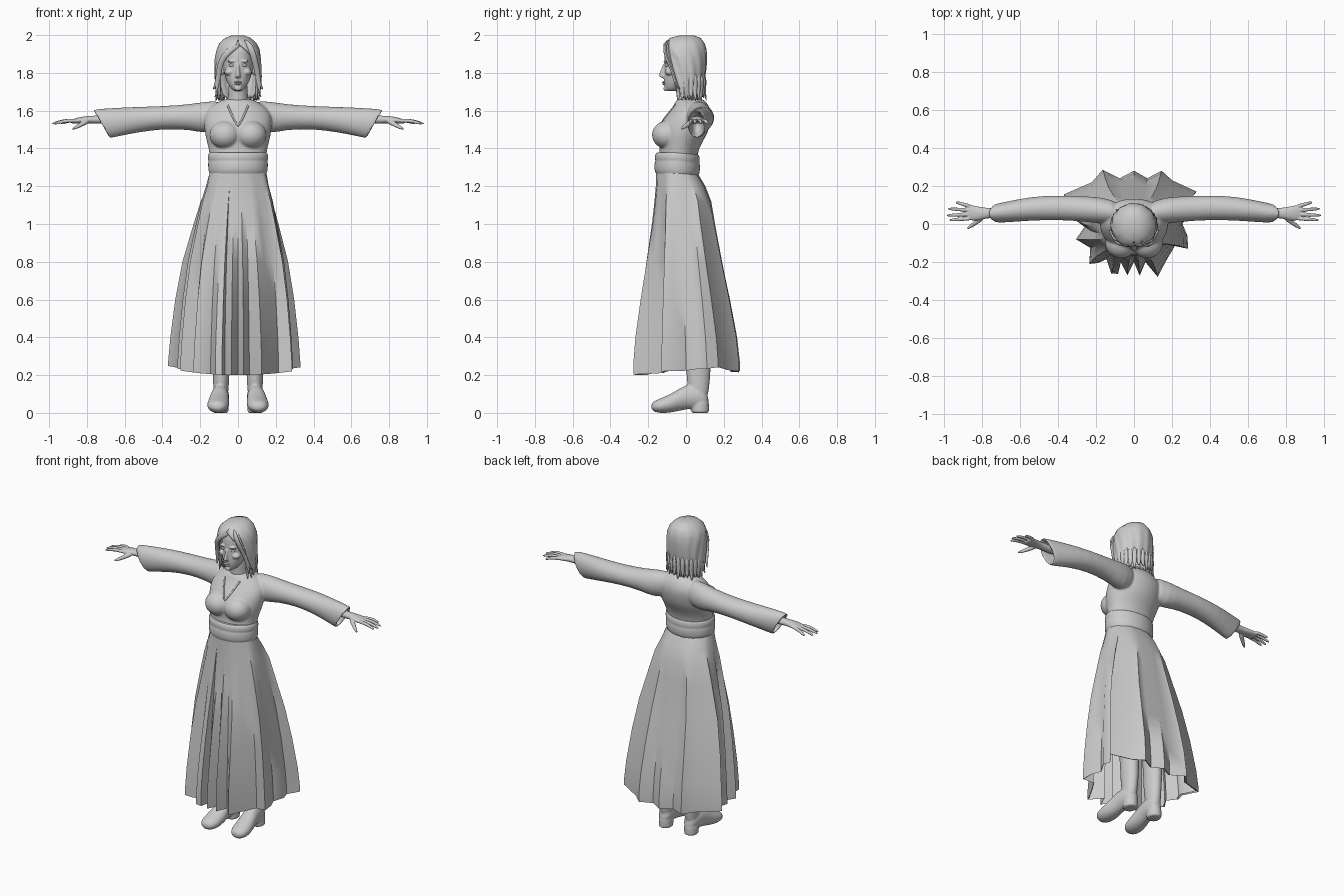
import bpy, bmesh, random
from math import sin, cos, pi, radians, atan2
from mathutils import Vector as V
random.seed(4)


def add_loft(bm, rings, n=24):
    """Closed loft through elliptical rings (centre, half axis, half axis)."""
    rows = [[bm.verts.new(V(c) + V(u) * cos(2 * pi * i / n) + V(v) * sin(2 * pi * i / n))
             for i in range(n)] for c, u, v in rings]
    for a, b in zip(rows, rows[1:]):
        for i in range(n):
            bm.faces.new((a[i], a[(i + 1) % n], b[(i + 1) % n], b[i]))
    bm.faces.new(rows[0])
    bm.faces.new(rows[-1])


def flat(z, yf, yb, rx, cx=0):
    return (cx, (yf + yb) / 2, z), (rx, 0, 0), (0, (yb - yf) / 2, 0)


def tube(bm, pts, radii, ref=(0, 0, 1), squash=1, n=8):
    pts, rings = [V(p) for p in pts], []
    for i, p in enumerate(pts):
        t = (pts[min(i + 1, len(pts) - 1)] - pts[max(i - 1, 0)]).normalized()
        u = t.cross(V(ref)).normalized()
        rings.append((p, u * radii[i], t.cross(u) * radii[i] * squash))
    add_loft(bm, rings, n)


def ball(bm, c, r):
    vs = bmesh.ops.create_uvsphere(bm, u_segments=20, v_segments=12, radius=1)['verts']
    for v in vs:
        v.co = V(c) + V(a * b for a, b in zip(v.co, r))


def finish(name, bm, subsurf=0, voxel=0, smooth=3, angle=60):
    bmesh.ops.recalc_face_normals(bm, faces=bm.faces)
    me = bpy.data.meshes.new(name)
    bm.to_mesh(me)
    bm.free()
    me.shade_smooth()
    me.set_sharp_from_angle(angle=radians(angle))
    ob = bpy.data.objects.new(name, me)
    bpy.context.collection.objects.link(ob)
    if subsurf:
        ob.modifiers.new('round', 'SUBSURF').levels = subsurf
        ob.modifiers['round'].render_levels = subsurf
    if voxel:
        m = ob.modifiers.new('fuse', 'REMESH')
        m.mode, m.voxel_size, m.use_smooth_shade = 'VOXEL', voxel, True
        m = ob.modifiers.new('soften', 'SMOOTH')
        m.factor, m.iterations = 0.5, smooth
    return ob


# blouse: torso, bust and flared hollow sleeves fused together
bm = bmesh.new()
add_loft(bm, [flat(*r) for r in (
    (1.28, -.15, .055, .145), (1.36, -.145, .06, .15), (1.40, -.138, .07, .156), (1.44, -.145, .09, .166),
    (1.48, -.15, .115, .176), (1.53, -.138, .13, .18), (1.58, -.1, .137, .18), (1.62, -.07, .125, .15),
    (1.65, -.055, .105, .1), (1.665, -.045, .085, .065))], 32)
for s in (-1, 1):
    ball(bm, (s * .068, -.1, 1.472), (.085, .082, .075))
    rings = []
    for xt, zt, xb, zb, y0, y1 in (
            (.06, 1.655, .06, 1.5, 0, .11), (.17, 1.65, .17, 1.475, 0, .142), (.25, 1.634, .25, 1.5, .012, .145),
            (.4, 1.624, .4, 1.503, .022, .152), (.55, 1.62, .53, 1.485, .018, .145),
            (.7, 1.613, .64, 1.462, .008, .117), (.775, 1.606, .69, 1.451, .006, .105),
            (.768, 1.592, .683, 1.466, .02, .092), (.62, 1.59, .6, 1.49, .03, .09)):
        top, bot = V((s * xt, 0, zt)), V((s * xb, 0, zb))
        rings.append(((top + bot) / 2 + V((0, (y0 + y1) / 2, 0)), (0, (y1 - y0) / 2, 0), (top - bot) / 2))
    add_loft(bm, rings)
blouse = finish('blouse', bm, 1, .006, 5)

# V neckline trim laid on the blouse surface
bpy.context.view_layer.update()
ev = blouse.evaluated_get(bpy.context.evaluated_depsgraph_get())
pts = []
for i in range(-10, 11):
    k = abs(i) / 10
    x, z = .055 * k ** .8 * (1 if i > 0 else -1), 1.52 + .11 * k
    hit, loc, nor, idx = ev.ray_cast(V((x, -1, z)), V((0, 1, 0)))
    if hit:
        pts.append(loc)
bm = bmesh.new()
tube(bm, pts, [.005] * len(pts), (0, 1, 0))
finish('neckline_trim', bm)

# wide wrapped belt
bm = bmesh.new()
add_loft(bm, [flat(*r) for r in (
    (1.262, -.14, .05, .135), (1.264, -.162, .067, .153), (1.29, -.168, .074, .158), (1.325, -.167, .075, .159),
    (1.335, -.161, .07, .155), (1.345, -.166, .074, .16), (1.368, -.163, .072, .159), (1.38, -.156, .067, .154),
    (1.378, -.14, .055, .14))], 40)
for v in bm.verts:
    v.co.z -= max(0, v.co.y + .05) * .1
finish('belt', bm, 1)

# pleated skirt: hem outline blended up to the waist ellipse
hem = [(.33, .17), (.2, .23), (.145, .28), (.07, .24), (0, .28), (-.075, .24), (-.165, .285), (-.22, .22),
       (-.37, .155), (-.31, .08), (-.32, .03), (-.26, -.015), (-.305, -.08), (-.23, -.125), (-.235, -.21),
       (-.19, -.205), (-.145, -.185), (-.12, -.26), (-.085, -.262), (-.07, -.2), (-.035, -.27), (0, -.2),
       (.03, -.272), (.06, -.2), (.125, -.278), (.165, -.2), (.215, -.115), (.285, -.13), (.28, -.06),
       (.255, 0), (.29, .06), (.275, .11)]
levels = [(1.275, 0, 0, 0), (1.2, .12, .02, .2), (1.12, .27, .08, .34), (1, .43, .2, .43), (.8, .68, .45, .6),
          (.6, .84, .7, .78), (.4, .95, .92, .94), (.27, 1, 1, 1), (0, 1, 1, 1), (0, .94, .94, .94)]
bm = bmesh.new()
rows = []
for k, (z, sx, sf, sb) in enumerate(levels):
    row = []
    for x, y in hem:
        a = atan2(y / .27, x / .33)
        wx, wy = .15 * cos(a), -.05 + .108 * sin(a)
        b = min(1, max(0, y / .2 + .5))
        sy = sf + (sb - sf) * b
        h = z or .2 + .03 * (x / .35) ** 2 + .015 * b + (.006 if k == 9 else 0)
        row.append(bm.verts.new((wx + (x - wx) * sx, wy + (y - wy) * sy, h)))
    rows.append(row)
for a, b in zip(rows, rows[1:]):
    for i in range(len(hem)):
        j = (i + 1) % len(hem)
        bm.faces.new((a[i], a[j], b[j], b[i]))
finish('skirt', bm, angle=50)

# boots with legs, foot and heel
for s, side in ((-1, 'right'), (1, 'left')):
    bm = bmesh.new()
    add_loft(bm, [flat(z, a, b, r, s * cx) for z, a, b, r, cx in (
        (.07, .03, .115, .038, .092), (.13, .01, .122, .041, .09), (.2, 0, .13, .044, .089),
        (.35, 0, .135, .05, .09), (.6, -.03, .12, .062, .09), (.95, -.07, .1, .08, .085))])
    add_loft(bm, [((s * cx, y, (a + b) / 2), (w, 0, 0), (0, 0, (b - a) / 2)) for y, a, b, w, cx in (
        (.122, .03, .1, .03, .09), (.07, .022, .15, .047, .092), (0, .02, .155, .047, .096),
        (-.06, .004, .11, .056, .102), (-.12, -.003, .083, .06, .106), (-.16, .002, .068, .05, .108),
        (-.185, .015, .052, .025, .109))])
    add_loft(bm, [flat(z, .028, .122, .042, s * .092) for z in (-.002, .005, .055, .06)])
    finish(side + '_boot', bm, 1, .006, 3)

    # hand with palm and spread fingers
    bm = bmesh.new()
    add_loft(bm, [((s * x, y, z), (0, w, 0), (0, 0, h)) for x, y, z, w, h in (
        (.62, .06, 1.555, .028, .026), (.75, .058, 1.552, .026, .022), (.79, .056, 1.553, .03, .02),
        (.83, .056, 1.55, .04, .018), (.865, .06, 1.545, .042, .014), (.885, .062, 1.541, .034, .01))], 16)
    for y0, x1, y1 in ((.03, .972, .02), (.052, .985, .045), (.072, .978, .08), (.09, .938, .115)):
        tube(bm, [(s * (.85 + (x1 - .85) * t), y0 + (y1 - y0) * t, 1.547 - .017 * t + .008 * sin(pi * t))
                  for t in (0, .35, .65, .93, 1)], (.012, .011, .01, .008, .003))
    tube(bm, [(s * .79, .04, 1.548), (s * .825, .012, 1.53), (s * .855, -.01, 1.512), (s * .88, -.027, 1.502)],
         (.017, .014, .011, .005))
    finish(side + '_hand', bm, 1, .0035, 2)

# head, neck, nose and ears fused
bm = bmesh.new()
add_loft(bm, [flat(*r) for r in (
    (1.702, -.1, -.05, .018), (1.715, -.112, -.02, .036), (1.745, -.118, .02, .056), (1.78, -.118, .06, .07),
    (1.82, -.116, .08, .078), (1.86, -.116, .09, .083), (1.91, -.116, .095, .085), (1.95, -.1, .085, .076),
    (1.978, -.06, .055, .05), (1.985, -.03, .03, .02))])
add_loft(bm, [flat(*r) for r in ((1.6, -.05, .1, .07), (1.66, -.045, .08, .055), (1.7, -.05, .07, .05),
                                (1.77, -.05, .07, .052))])
add_loft(bm, [flat(*r) for r in ((1.77, -.12, -.1, .01), (1.778, -.14, -.1, .017), (1.788, -.147, -.1, .013),
                                (1.82, -.132, -.1, .009), (1.855, -.12, -.1, .009))], 12)
for s in (-1, 1):
    ball(bm, (s * .084, 0, 1.82), (.012, .022, .035))
    ball(bm, (s * .033, -.104, 1.862), (.024, .016, .008))
    ball(bm, (s * .045, -.085, 1.805), (.028, .026, .02))
ball(bm, (0, -.108, 1.718), (.018, .012, .014))
finish('head', bm, 1, .004, 4)

# eyes and lips
bm = bmesh.new()
for s in (-1, 1):
    ball(bm, (s * .033, -.101, 1.84), (.015, .011, .008))
finish('eyes', bm)
bm = bmesh.new()
ball(bm, (0, -.117, 1.751), (.022, .009, .005))
ball(bm, (0, -.116, 1.742), (.019, .009, .006))
finish('lips', bm)

# hair shell, open around the face
bm = bmesh.new()
shell = [(1.999, -.03, .04, .03, 0), (1.985, -.085, .078, .068, 0), (1.955, -.12, .1, .1, 4),
         (1.92, -.128, .109, .115, 22), (1.88, -.127, .11, .121, 42), (1.83, -.12, .108, .123, 52),
         (1.78, -.11, .1, .123, 60), (1.73, -.1, .09, .121, 66), (1.69, -.09, .086, .114, 70),
         (1.665, -.07, .083, .102, 75)]
n, rows = 48, []
for k, (z, yf, yb, rx, op) in enumerate(shell):
    row = []
    for i in range(n + 1):
        t = radians(op) + (2 * pi - 2 * radians(op)) * i / n
        r = 1 + .004 * k * sin(i * 1.3)
        row.append(bm.verts.new((rx * r * sin(t), (yf + yb) / 2 - (yb - yf) / 2 * r * cos(t),
                                 z + (.012 * sin(i * 2.1) if k == 9 else 0))))
    rows.append(row)
for a, b in zip(rows, rows[1:]):
    for i in range(n):
        bm.faces.new((a[i], a[i + 1], b[i + 1], b[i]))
bm.faces.new(rows[0][:-1])
bmesh.ops.remove_doubles(bm, verts=bm.verts, dist=.0005)
hair = finish('hair', bm)
m = hair.modifiers.new('thickness', 'SOLIDIFY')
m.thickness, m.offset = .012, -1

# loose locks at the tips and a swept fringe
bm = bmesh.new()
for i in range(18):
    t = radians(62 + 236 * i / 17)
    d = V((sin(t), -cos(t) * .85, 0))
    f = random.uniform(.0, .022)
    z = random.uniform(1.645, 1.675)
    tube(bm, [d * r + V((0, .003, h)) for r, h in ((.112, 1.8), (.118, 1.75), (.108, 1.7), (.108 + f, z))],
         (.008, .016, .014, .003), d, .6)
for s in (-1, 1):
    for k in (0, 1):
        tube(bm, [(.03, -.085 + .02 * k, 1.975), (.03 + s * .035, -.118 + .012 * k, 1.945),
                  (s * .082, -.108 + .02 * k, 1.89), (s * .1, -.075, 1.82), (s * .108, -.055, 1.75),
                  (s * (.118 + .015 * k), -.05 + .02 * k, 1.69 + .02 * k)],
             (.008, .018, .018, .016, .014, .003), (0, 1, 0), .55)
finish('hair_locks', bm, 1)
